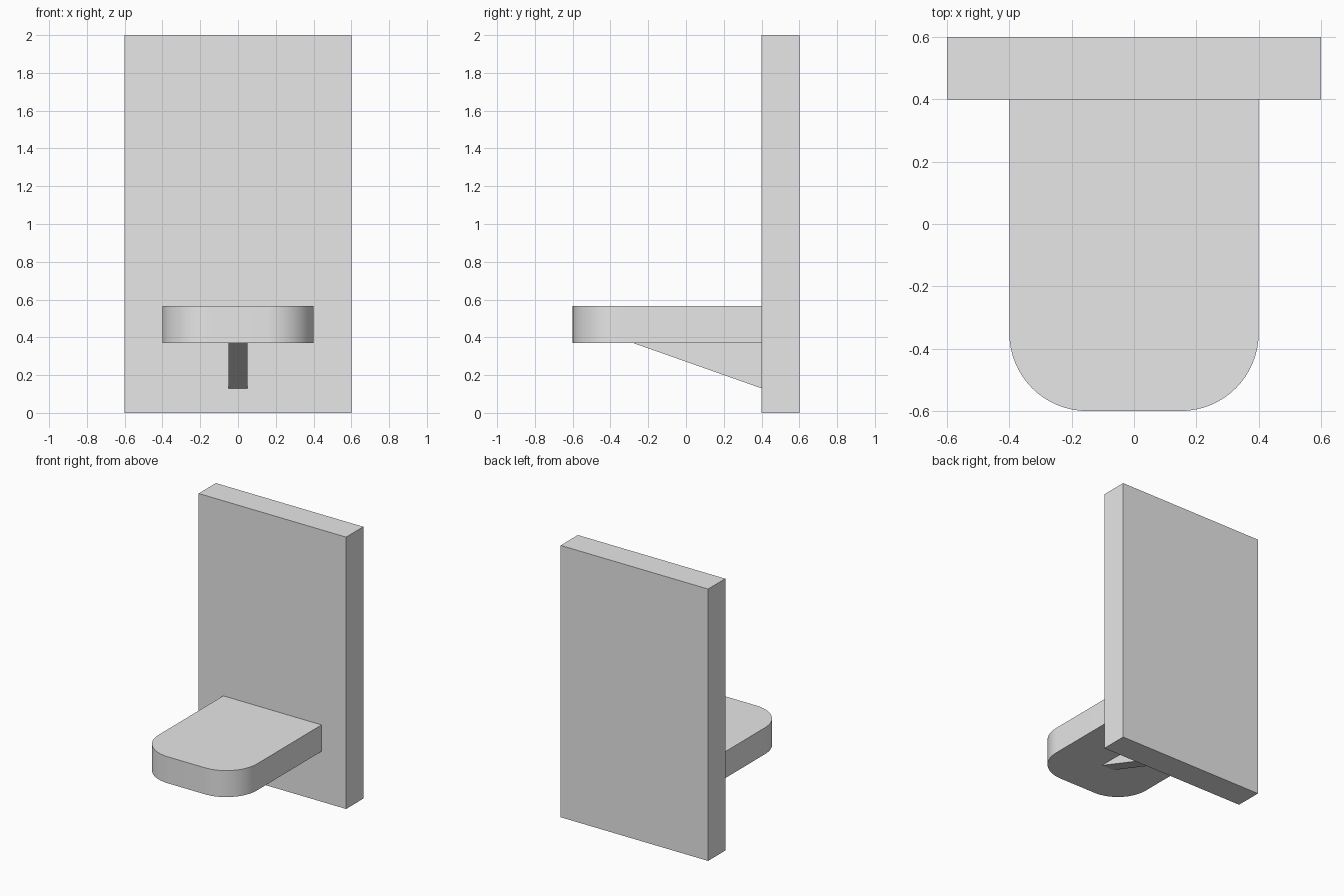
import bpy
import bmesh
from math import pi, sin, cos
from mathutils import Vector

cube = bpy.data.objects.get("Cube")
if cube:
    bpy.data.objects.remove(cube, do_unlink=True)

grey = bpy.data.materials.new("plain grey")
grey.use_nodes = True
colour = (0.8, 0.8, 0.8, 1)
grey.diffuse_color = colour
grey.node_tree.nodes["Principled BSDF"].inputs["Base Color"].default_value = colour


def prism(name, profile, offset, smooth=False):
    """Extrude a closed 3D outline along an offset vector."""
    bm = bmesh.new()
    base = bm.faces.new([bm.verts.new(p) for p in profile])
    result = bmesh.ops.extrude_face_region(bm, geom=[base], use_keep_orig=True)
    moved = [v for v in result["geom"] if isinstance(v, bmesh.types.BMVert)]
    bmesh.ops.translate(bm, vec=Vector(offset), verts=moved)
    bmesh.ops.recalc_face_normals(bm, faces=bm.faces)
    mesh = bpy.data.meshes.new(name)
    bm.to_mesh(mesh)
    bm.free()
    mesh.materials.append(grey)
    obj = bpy.data.objects.new(name, mesh)
    bpy.context.collection.objects.link(obj)
    if smooth:
        bpy.ops.object.select_all(action="DESELECT")
        obj.select_set(True)
        bpy.context.view_layer.objects.active = obj
        bpy.ops.object.shade_smooth_by_angle(angle=pi / 6)
    return obj


# Upright back panel
prism("back_panel", [(-0.6, 0.4, 0), (0.6, 0.4, 0), (0.6, 0.6, 0), (-0.6, 0.6, 0)], (0, 0, 2))

# Shelf with two rounded front corners
bottom, top, radius, steps = 0.37, 0.565, 0.25, 16
outline = [(0.4, 0.4, bottom), (-0.4, 0.4, bottom)]
for centre_x, start in ((-0.15, pi), (0.15, 1.5 * pi)):
    for i in range(steps + 1):
        a = start + i / steps * pi / 2
        outline.append((centre_x + radius * cos(a), -0.35 + radius * sin(a), bottom))
prism("shelf", outline, (0, 0, top - bottom), smooth=True)

# Triangular brace under the shelf
prism("brace", [(-0.05, -0.28, bottom), (-0.05, 0.4, bottom), (-0.05, 0.4, 0.13)], (0.1, 0, 0))
